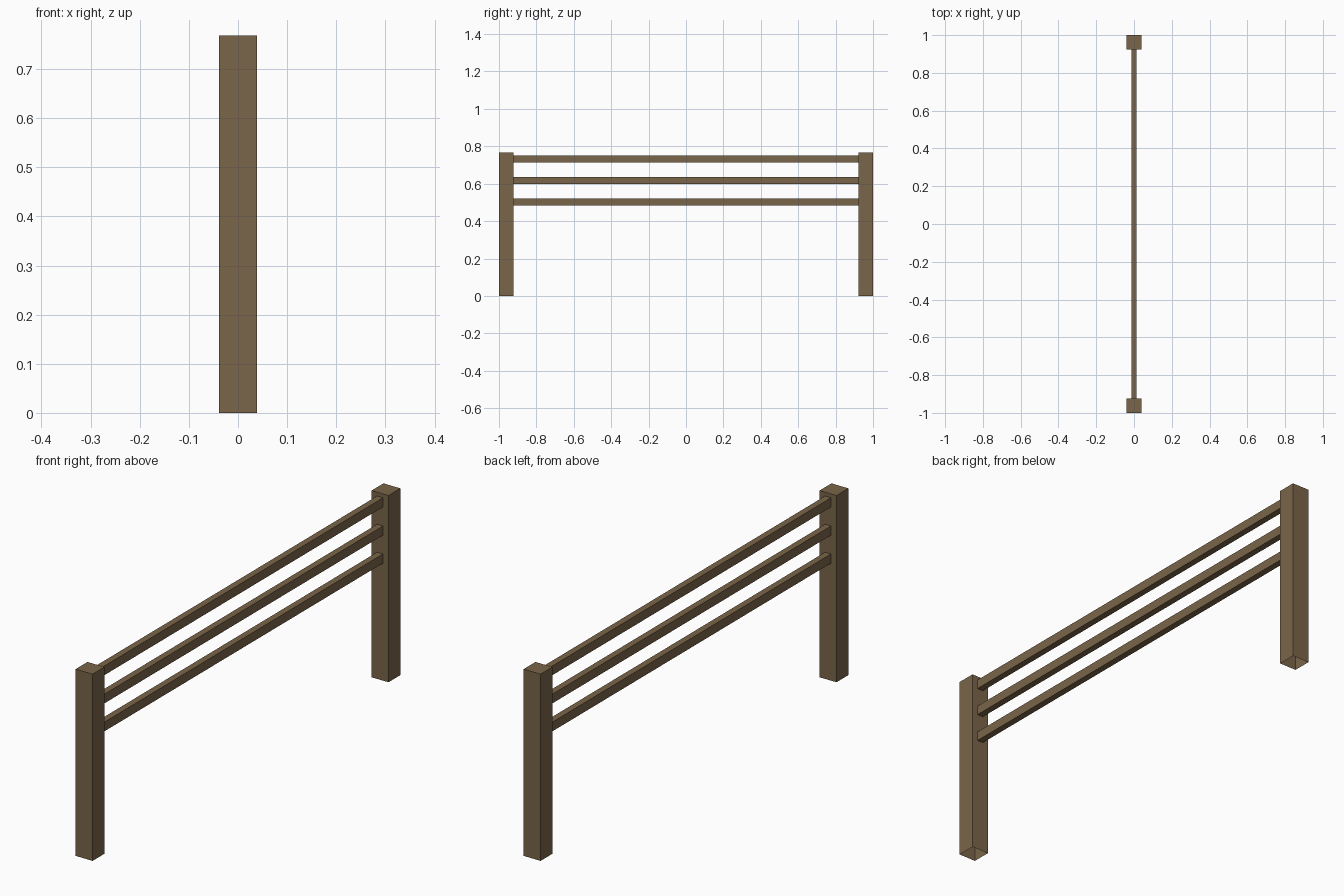
import bpy, bmesh
from mathutils import Matrix, Vector

if "Cube" in bpy.data.objects:
    bpy.data.objects.remove(bpy.data.objects["Cube"])

wood = bpy.data.materials.new("brown wood")
wood.diffuse_color = (0.195, 0.13, 0.067, 1)
wood.use_nodes = True
wood.node_tree.nodes["Principled BSDF"].inputs["Base Color"].default_value = wood.diffuse_color


def box(name, centre, size, open_dirs):
    """Box without the hidden faces that point along open_dirs."""
    bm = bmesh.new()
    bmesh.ops.create_cube(bm, size=1, matrix=Matrix.LocRotScale(
        Vector(centre), None, Vector(size)))
    bm.normal_update()
    hidden = [f for f in bm.faces
              if any(f.normal.dot(Vector(d)) > 0.9 for d in open_dirs)]
    bmesh.ops.delete(bm, geom=hidden, context='FACES')
    mesh = bpy.data.meshes.new(name)
    bm.to_mesh(mesh)
    bm.free()
    mesh.materials.append(wood)
    obj = bpy.data.objects.new(name, mesh)
    bpy.context.collection.objects.link(obj)


POST = 0.077
HEIGHT = 0.768

# Square end posts, open underneath
for name, side in (("front_post", -1), ("back_post", 1)):
    box(name, (0, side * (1 - POST / 2), HEIGHT / 2),
        (POST, POST, HEIGHT), [(0, 0, -1)])

# Three rails butting against the posts
for name, z in (("lower_rail", 0.502), ("middle_rail", 0.617), ("upper_rail", 0.733)):
    box(name, (0, 0, z), (0.027, 2 - 2 * POST, 0.038), [(0, 1, 0), (0, -1, 0)])
